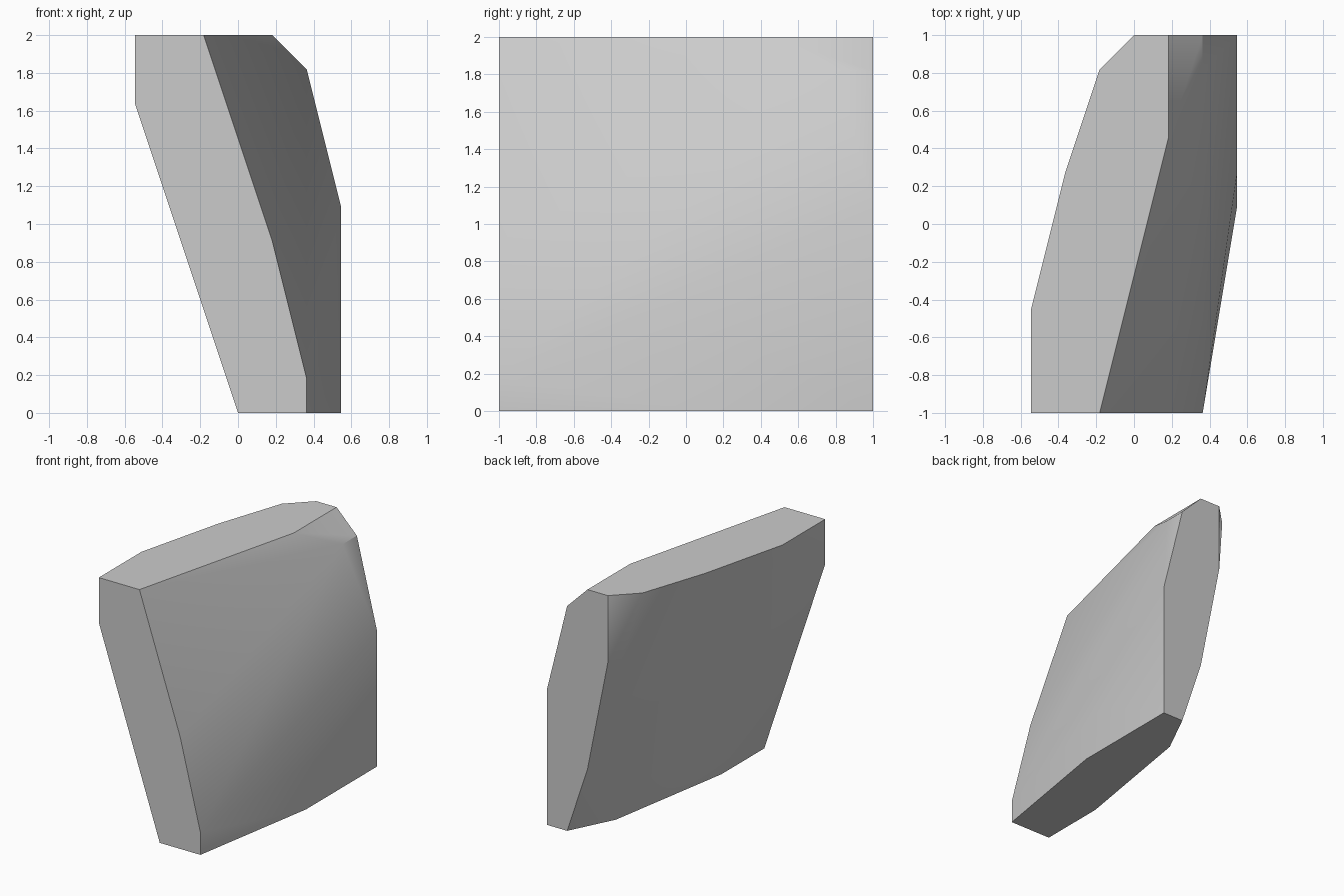
import bpy, bmesh, math
from mathutils import Vector

cube = bpy.data.objects.get("Cube")
if cube:
    bpy.data.objects.remove(cube, do_unlink=True)

UNIT = 2 / 11   # grid step of the slab
TOP = 11        # far limit of depth and height, in steps

# Flat end profiles (x, z) on the front and back
front = [(-3, 11), (-1, 11), (1, 5), (2, 1), (2, 0), (0, 0), (-3, 9)]
back = [(0, 11), (1, 11), (2, 10), (3, 6), (3, 0), (2, 0), (1, 3), (0, 8)]
# Remaining corners (x, y) of the bottom and top outlines
bottom = [(3, 6), (1, 9), (0, 3)]
top = [(1, 8), (-3, 3), (-2, 7), (-1, 10)]
# Corners within the broad left side
side = [(2, 10, 10), (3, 7, 2)]

points = [(x, 0, z) for x, z in front] + [(x, TOP, z) for x, z in back]
points += [(x, y, 0) for x, y in bottom] + [(x, y, TOP) for x, y in top] + side

# Faceted leaning slab, skinned over its outlines
bm = bmesh.new()
for x, y, z in points:
    bm.verts.new(Vector((x, y - TOP / 2, z)) * UNIT)
hull = bmesh.ops.convex_hull(bm, input=bm.verts)
spare = {v for v in hull["geom_interior"] + hull["geom_unused"]
         if isinstance(v, bmesh.types.BMVert)}
bmesh.ops.delete(bm, geom=list(spare), context="VERTS")
bmesh.ops.dissolve_limit(bm, angle_limit=math.radians(0.5),
                         verts=bm.verts, edges=bm.edges)
bmesh.ops.recalc_face_normals(bm, faces=bm.faces)
mesh = bpy.data.meshes.new("leaning_slab")
bm.to_mesh(mesh)
bm.free()

# Plain grey
grey = bpy.data.materials.new("plain_grey")
grey.use_nodes = True
colour = (0.6, 0.6, 0.6, 1)
grey.diffuse_color = colour
grey.node_tree.nodes["Principled BSDF"].inputs["Base Color"].default_value = colour
mesh.materials.append(grey)

slab = bpy.data.objects.new("leaning_slab", mesh)
bpy.context.collection.objects.link(slab)

# Soft broad sides, crisp rims
bpy.ops.object.select_all(action="DESELECT")
slab.select_set(True)
bpy.context.view_layer.objects.active = slab
bpy.ops.object.shade_smooth_by_angle(angle=math.radians(30))
